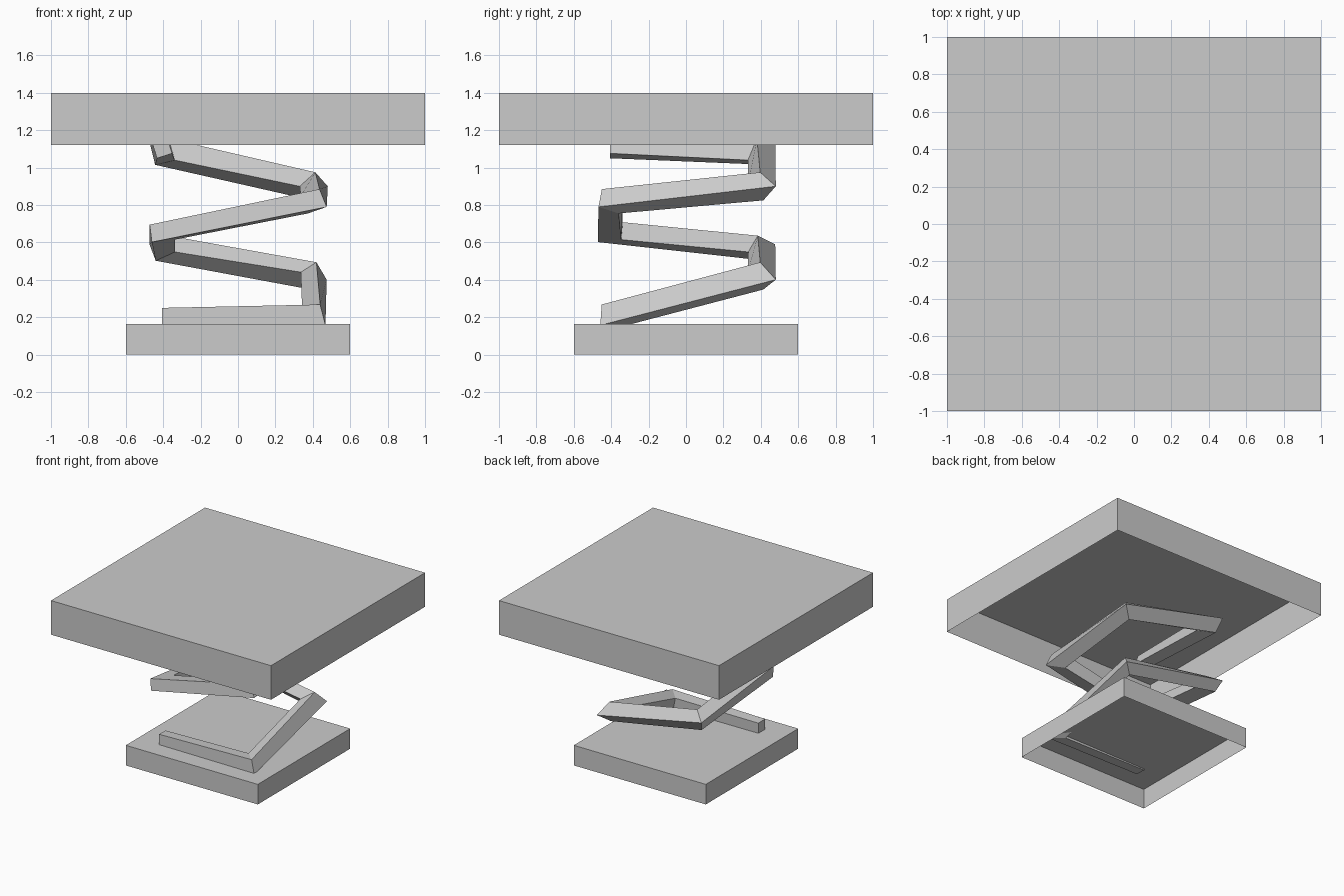
import bpy
import bmesh
from mathutils import Vector

cube = bpy.data.objects.get("Cube")
if cube:
    bpy.data.objects.remove(cube, do_unlink=True)

grey = bpy.data.materials.new("plain_grey")
grey.use_nodes = True
colour = (0.6, 0.6, 0.6, 1)
grey.diffuse_color = colour
grey.node_tree.nodes["Principled BSDF"].inputs["Base Color"].default_value = colour


def add_object(name, bm):
    """Turn a bmesh into a flat shaded grey object."""
    mesh = bpy.data.meshes.new(name)
    bm.to_mesh(mesh)
    bm.free()
    mesh.materials.append(grey)
    obj = bpy.data.objects.new(name, mesh)
    bpy.context.collection.objects.link(obj)
    return obj


def add_plate(name, half_width, bottom, top):
    """Square tray, open underneath."""
    bm = bmesh.new()
    bmesh.ops.create_cube(bm, size=2)
    for vert in bm.verts:
        vert.co.x *= half_width
        vert.co.y *= half_width
        vert.co.z = top if vert.co.z > 0 else bottom
    bm.normal_update()
    underside = [face for face in bm.faces if face.normal.z < -0.5]
    bmesh.ops.delete(bm, geom=underside, context="FACES")
    return add_object(name, bm)


add_plate("base_plate", 0.6, 0, 0.165)
add_plate("top_plate", 1, 1.12, 1.4)

# Square spring: each corner has a height and two neighbouring section
# corners given as (outward, upward); the other two are their opposites.
REACH = 0.405
CORNERS = [
    (0.203, (0.043, 0.047), (0.043, -0.045)),
    (0.207, (0.04, 0.061), (0.058, -0.05)),
    (0.421, (0.003, 0.073), (0.072, -0.02)),
    (0.569, (-0.028, 0.067), (0.07, 0.02)),
    (0.655, (-0.061, 0.053), (0.063, 0.04)),
    (0.82, (-0.066, 0.03), (0.038, 0.065)),
    (0.9, (-0.075, 0), (0, 0.075)),
    (1.085, (-0.07, -0.045), (-0.032, 0.07)),
    (1.103, (-0.053, -0.027), (-0.028, 0.053)),
]
TURN = [Vector((-1, -1, 0)), Vector((1, -1, 0)), Vector((1, 1, 0)), Vector((-1, 1, 0))]

path = [TURN[i % 4] * REACH + Vector((0, 0, corner[0])) for i, corner in enumerate(CORNERS)]
last = len(path) - 1

bm = bmesh.new()
rings = []
for i, (height, first, second) in enumerate(CORNERS):
    outward = TURN[i % 4].copy()
    upward = Vector((0, 0, 1))
    if i == 0:
        outward.x = 0
    elif i == last:
        outward.y = 0
    else:
        # Lean the mitred section so it stays square to the climbing path
        along = path[i + 1] - path[i - 1]
        run = (path[i] - path[i - 1]).length + (path[i + 1] - path[i]).length
        slope = along.z / run
        along.z = 0
        upward -= along.normalized() * slope
    offsets = [outward * u + upward * v for u, v in (first, second)]
    offsets += [-offset for offset in offsets]
    rings.append([bm.verts.new(path[i] + offset) for offset in offsets])

# Skin neighbouring sections and cap the two ends
for near, far in zip(rings, rings[1:]):
    for k in range(4):
        n = (k + 1) % 4
        bm.faces.new((near[k], near[n], far[n], far[k]))
bm.faces.new(rings[0])
bm.faces.new(rings[-1])
bmesh.ops.recalc_face_normals(bm, faces=bm.faces)
add_object("square_spring", bm)
